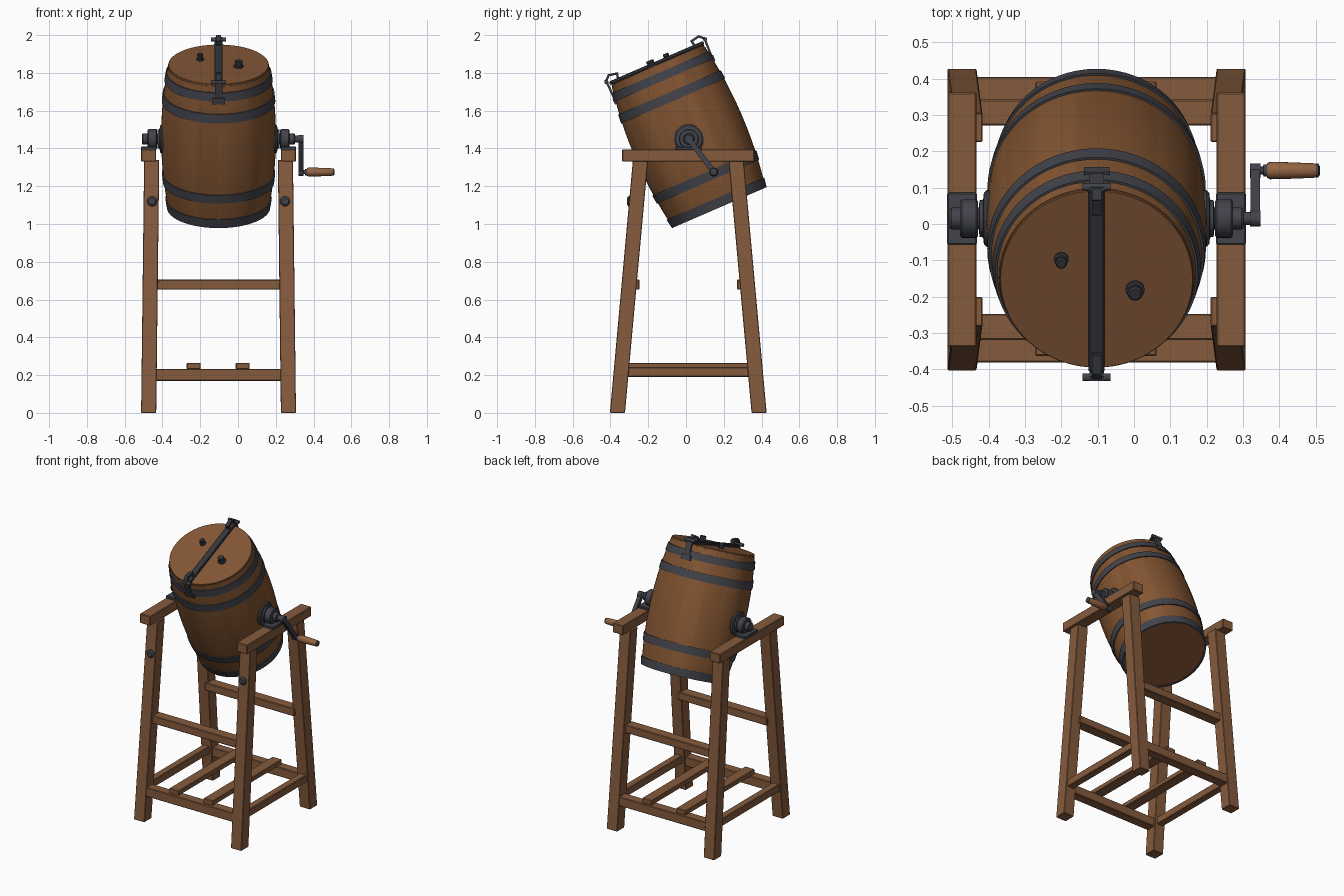
import bpy, bmesh, math, random
from mathutils import Matrix, Vector

if "Cube" in bpy.data.objects:
    bpy.data.objects.remove(bpy.data.objects["Cube"])

random.seed(4)


def material(name, rgb):
    m = bpy.data.materials.new(name)
    m.diffuse_color = (*rgb, 1)
    m.use_nodes = True
    m.node_tree.nodes["Principled BSDF"].inputs["Base Color"].default_value = m.diffuse_color
    return m


STAVE_A = material("stave wood", (0.215, 0.085, 0.029))
STAVE_B = material("stave wood light", (0.235, 0.095, 0.033))
LID = material("lid wood", (0.23, 0.095, 0.037))
FRAME = material("frame wood", (0.235, 0.105, 0.047))
GRIP = material("grip wood", (0.29, 0.125, 0.055))
IRON = material("iron", (0.055, 0.057, 0.07))
DARK = material("dark iron", (0.036, 0.038, 0.045))

CX, CY = -0.103, 0.012                      # frame centre
AXLE = Vector((CX, 0.015, 1.45))
TILT = Matrix.Translation((CX, 0.0135, 1.463)) @ Matrix.Rotation(math.radians(23.4), 4, 'X')
ALONG_X = Matrix.Rotation(math.pi / 2, 4, 'Y')


def finish(bm, name, mats, matrix=Matrix(), smooth=False, bevel=0):
    bmesh.ops.recalc_face_normals(bm, faces=bm.faces)
    me = bpy.data.meshes.new(name)
    bm.to_mesh(me)
    bm.free()
    ob = bpy.data.objects.new(name, me)
    bpy.context.collection.objects.link(ob)
    ob.matrix_world = matrix
    for m in mats:
        me.materials.append(m)
    if bevel:
        b = ob.modifiers.new("bevel", 'BEVEL')
        b.width, b.segments = bevel, 1
    if smooth:
        bpy.ops.object.select_all(action='DESELECT')
        ob.select_set(True)
        bpy.context.view_layer.objects.active = ob
        bpy.ops.object.shade_smooth_by_angle(angle=math.radians(32))
    return ob


def box(name, lo, hi, mat, matrix=Matrix(), bevel=0.004):
    bm = bmesh.new()
    bmesh.ops.create_cube(bm, size=1)
    lo, hi = Vector(lo), Vector(hi)
    for v in bm.verts:
        v.co = [(lo[i] + hi[i]) / 2 + v.co[i] * (hi[i] - lo[i]) for i in range(3)]
    return finish(bm, name, [mat], matrix, bevel=bevel)


def lathe(name, profile, mats, matrix=Matrix(), n=32, closed=False, rule=None):
    """Revolve (radius, height) points around local z; open ends are capped."""
    bm = bmesh.new()
    rings = [[bm.verts.new((r * math.cos(2 * math.pi * i / n), r * math.sin(2 * math.pi * i / n), h))
              for i in range(n)] for r, h in profile]
    for a, b in zip(rings, rings[1:] + (rings[:1] if closed else [])):
        for i in range(n):
            j = (i + 1) % n
            f = bm.faces.new((a[i], a[j], b[j], b[i]))
            if rule:
                f.material_index = rule(i)
    if not closed:
        for ring in (rings[0], rings[-1]):
            bm.faces.new(ring)
    return finish(bm, name, mats, matrix, smooth=True)


def strap(name, p, q, width, thick, mat, matrix=Matrix()):
    """Flat strip between two points of the yz plane, width along x."""
    p, q = Vector(p), Vector(q)
    d = (q - p).normalized()
    s = Vector((-d.y, d.x)) * thick / 2
    bm = bmesh.new()
    ends = [[bm.verts.new((x, c.x, c.y)) for c in (p + s, q + s, q - s, p - s)]
            for x in (-width / 2, width / 2)]
    for e in ends:
        bm.faces.new(e)
    for i in range(4):
        j = (i + 1) % 4
        bm.faces.new((ends[0][i], ends[0][j], ends[1][j], ends[1][i]))
    return finish(bm, name, [mat], matrix)


# Barrel body of staves
def radius(t):
    return 0.304 - 0.037 * (t / 0.41) ** 2


tones = [random.randint(0, 1) for _ in range(32)]
body = [(radius(-0.405 + 0.81 * k / 16), -0.405 + 0.81 * k / 16) for k in range(17)]
lathe("barrel_body", body, [STAVE_A, STAVE_B], TILT, 64, rule=lambda i: tones[i // 2])
lathe("barrel_lid", [(0.266, 0.395), (0.266, 0.414), (0.264, 0.416)], [LID], TILT, 64)

# Iron hoops
for k, (lo, hi) in enumerate([(-0.41, -0.358), (-0.26, -0.21), (0.205, 0.255), (0.325, 0.372)]):
    a, b = radius(lo), radius(hi)
    lathe(f"hoop_{k}", [(a - 0.006, lo), (a + 0.006, lo), (b + 0.006, hi), (b - 0.006, hi)],
          [IRON], TILT, 64, closed=True)

# Clamp bar over the lid with a latch at each end
box("lid_bar", (-0.022, -0.272, 0.416), (0.022, 0.272, 0.434), DARK, TILT)
for side, tag in ((-1, "front"), (1, "back")):
    def pt(r, t):
        return (side * r, t)
    strap(tag + "_latch_plate", pt(0.279, 0.31), pt(0.284, 0.45), 0.04, 0.012, IRON, TILT)
    strap(tag + "_latch_foot", pt(0.281, 0.31), pt(0.282, 0.345), 0.07, 0.018, IRON, TILT)
    strap(tag + "_latch_link", pt(0.287, 0.44), pt(0.257, 0.468), 0.026, 0.012, DARK, TILT)
    strap(tag + "_latch_top", pt(0.262, 0.466), pt(0.21, 0.456), 0.026, 0.012, DARK, TILT)
    strap(tag + "_latch_hook", pt(0.214, 0.46), pt(0.222, 0.425), 0.026, 0.012, DARK, TILT)
    lathe(tag + "_latch_pin", [(0.011, -0.039), (0.011, 0.039)], [IRON],
          TILT @ Matrix.Translation((0, side * 0.285, 0.437)) @ ALONG_X, 12)

# Vent knobs on the lid
for k, (x, y, r) in enumerate([(-0.097, 0.061, 0.02), (0.106, -0.03, 0.026)]):
    lathe(f"lid_knob_{k}", [(r, 0), (r, 0.01), (r * 0.7, 0.012), (r * 0.7, 0.022), (r * 0.8, 0.024),
                            (r * 0.8, 0.034), (r * 0.6, 0.038)],
          [DARK], TILT @ Matrix.Translation((x, y, 0.414)), 16)

# Stand: legs, top beams, axle bearings, side rails
for sx, xs in ((-1, "left"), (1, "right")):
    for sy, ys in ((-1, "front"), (1, "back")):
        bm = bmesh.new()
        bmesh.ops.create_cube(bm, size=1)
        for v in bm.verts:
            top = v.co.z > 0
            v.co = (CX + sx * (0.354 if top else 0.37) + v.co.x * 0.08,
                    CY + sy * (0.253 if top else 0.375) + v.co.y * 0.08, 1.34 if top else 0)
        finish(bm, f"{ys}_{xs}_leg", [FRAME], bevel=0.003)
    x = CX + sx * 0.37
    box(xs + "_top_beam", (x - 0.04, CY - 0.35, 1.33), (x + 0.04, CY + 0.35, 1.395), FRAME)
    box(xs + "_side_rail", (x - 0.025, CY - 0.34, 0.19), (x + 0.025, CY + 0.34, 0.242), FRAME)
    box(xs + "_bearing_plate", (x - 0.041, -0.057, 1.39), (x + 0.041, 0.086, 1.41), IRON)
    turn = Matrix.Translation(AXLE) @ Matrix.Rotation(sx * math.pi / 2, 4, 'Y')
    lathe(xs + "_barrel_flange", [(0.078, 0.27), (0.078, 0.302), (0.07, 0.31), (0.052, 0.312), (0.05, 0.322),
                                  (0.03, 0.324), (0.03, 0.34)], [IRON], turn)
    lathe(xs + "_bearing", [(0.048, 0.326), (0.053, 0.331), (0.053, 0.37), (0.048, 0.375)], [IRON], turn)
    lathe(xs + "_axle_end", [(0.03, 0.37), (0.03, 0.399), (0.026, 0.404)], [IRON], turn, 24)
    # Bolt heads on the front legs
    lathe(xs + "_leg_bolt", [(0.027, -0.015), (0.027, 0.006), (0.018, 0.014)], [IRON],
          Matrix.Translation((CX + sx * 0.352, -0.299, 1.12)) @ Matrix.Rotation(math.pi / 2, 4, 'X'), 20)

# Cross rails front and back, and the floor slats
for sy, ys in ((-1, "front"), (1, "back")):
    y = CY + sy * 0.36
    box(ys + "_lower_rail", (CX - 0.34, y - 0.033, 0.17), (CX + 0.34, y + 0.033, 0.233), FRAME)
    y = CY + sy * 0.295
    box(ys + "_upper_rail", (CX - 0.34, y - 0.036, 0.652), (CX + 0.34, y + 0.036, 0.706), FRAME)
for k, x in enumerate((-0.235, 0.025)):
    box(f"slat_{k}", (x - 0.037, CY - 0.375, 0.231), (x + 0.037, CY + 0.38, 0.265), FRAME)

# Crank
crank = Vector((0, 0.147, 1.275))
lathe("crank_shaft", [(0.018, 0.39), (0.018, 0.45)], [IRON], Matrix.Translation(AXLE) @ ALONG_X, 20)
strap("crank_arm", AXLE.yz, crank.yz, 0.026, 0.028, IRON, Matrix.Translation((0.333, 0, 0)))
for tag, c, r in (("crank_hub", AXLE, 0.022), ("crank_tip", crank, 0.02)):
    lathe(tag, [(r, 0.319), (r, 0.348)], [IRON], Matrix.Translation((0, c.y, c.z)) @ ALONG_X, 20)
spin = Matrix.Translation(crank) @ ALONG_X
lathe("crank_pin", [(0.011, 0.34), (0.011, 0.355), (0.017, 0.356), (0.017, 0.368)], [IRON], spin, 16)
lathe("crank_grip", [(0.02, 0.366), (0.024, 0.374), (0.023, 0.42), (0.02, 0.495), (0.018, 0.502)],
      [GRIP], spin, 20)
lathe("crank_cap", [(0.019, 0.5), (0.019, 0.507), (0.012, 0.511)], [IRON], spin, 16)
